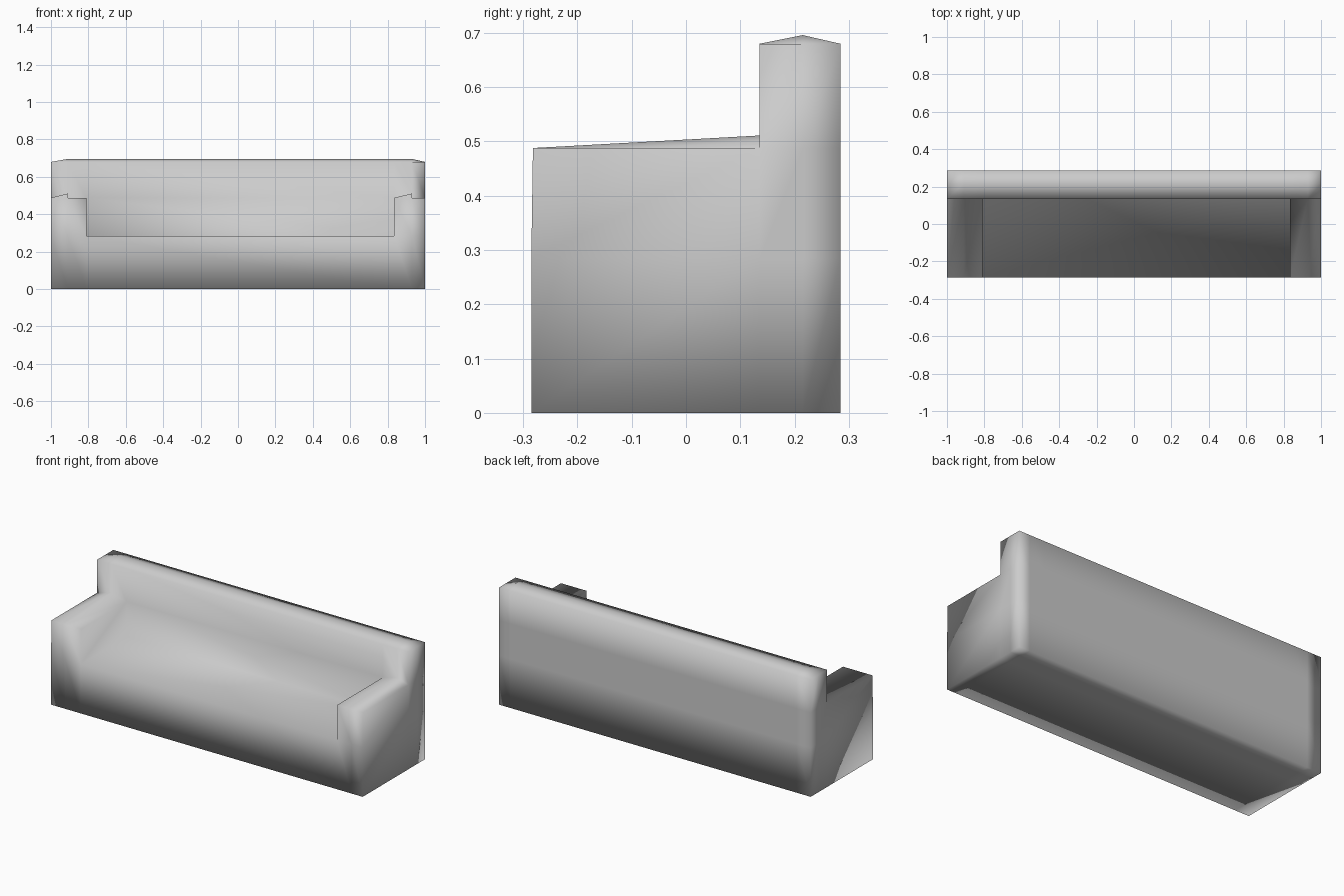
import bpy, bmesh

if "Cube" in bpy.data.objects:
    bpy.data.objects.remove(bpy.data.objects["Cube"])

# Cutting planes of one welded, box-modelled body
XS = [-1, -0.91, -0.81, 0.835, 0.93, 1]
YS = [-0.285, 0.135, 0.215, 0.285]
ZS = [0, 0.285, 0.488, 0.68]


def solid(i, j, k):
    """Is the cell at column i, row j, level k part of the sofa?"""
    if not (0 <= i < len(XS) - 1 and 0 <= j < len(YS) - 1 and 0 <= k < len(ZS) - 1):
        return False
    seat_base = k == 0
    backrest = j >= 1
    armrest = k <= 1 and i != 2
    return seat_base or backrest or armrest


bm = bmesh.new()
verts = {}


def vert(key):
    if key not in verts:
        i, j, k = key
        verts[key] = bm.verts.new((XS[i], YS[j], ZS[k]))
    return verts[key]


# Outer faces only: wherever a filled cell meets an empty one
for i in range(len(XS) - 1):
    for j in range(len(YS) - 1):
        for k in range(len(ZS) - 1):
            if not solid(i, j, k):
                continue
            cell = (i, j, k)
            for axis in range(3):
                for step in (0, 1):
                    near = list(cell)
                    near[axis] += 1 if step else -1
                    if solid(*near):
                        continue
                    u, w = (axis + 1) % 3, (axis + 2) % 3
                    quad = []
                    for du, dw in ((0, 0), (1, 0), (1, 1), (0, 1)):
                        key = list(cell)
                        key[axis] += step
                        key[u] += du
                        key[w] += dw
                        quad.append(vert(tuple(key)))
                    bm.faces.new(quad if step else quad[::-1])

for (i, j, k), v in verts.items():
    # Shallow ridge along the top of the backrest
    if j == 2 and k == 3 and 0 < i < 5:
        v.co.z = 0.696
    # Arm tops crown slightly towards the backrest
    if i in (1, 4) and j == 1 and k == 2:
        v.co.z = 0.511
    # Front leans back a touch at the top of the arms
    if j == 0 and k == 2:
        v.co.y += 0.003

bmesh.ops.recalc_face_normals(bm, faces=bm.faces)
mesh = bpy.data.meshes.new("sofa_body")
bm.to_mesh(mesh)
bm.free()
sofa = bpy.data.objects.new("sofa_body", mesh)
bpy.context.collection.objects.link(sofa)

# Soft upholstered shading over the whole body
mesh.shade_smooth()
